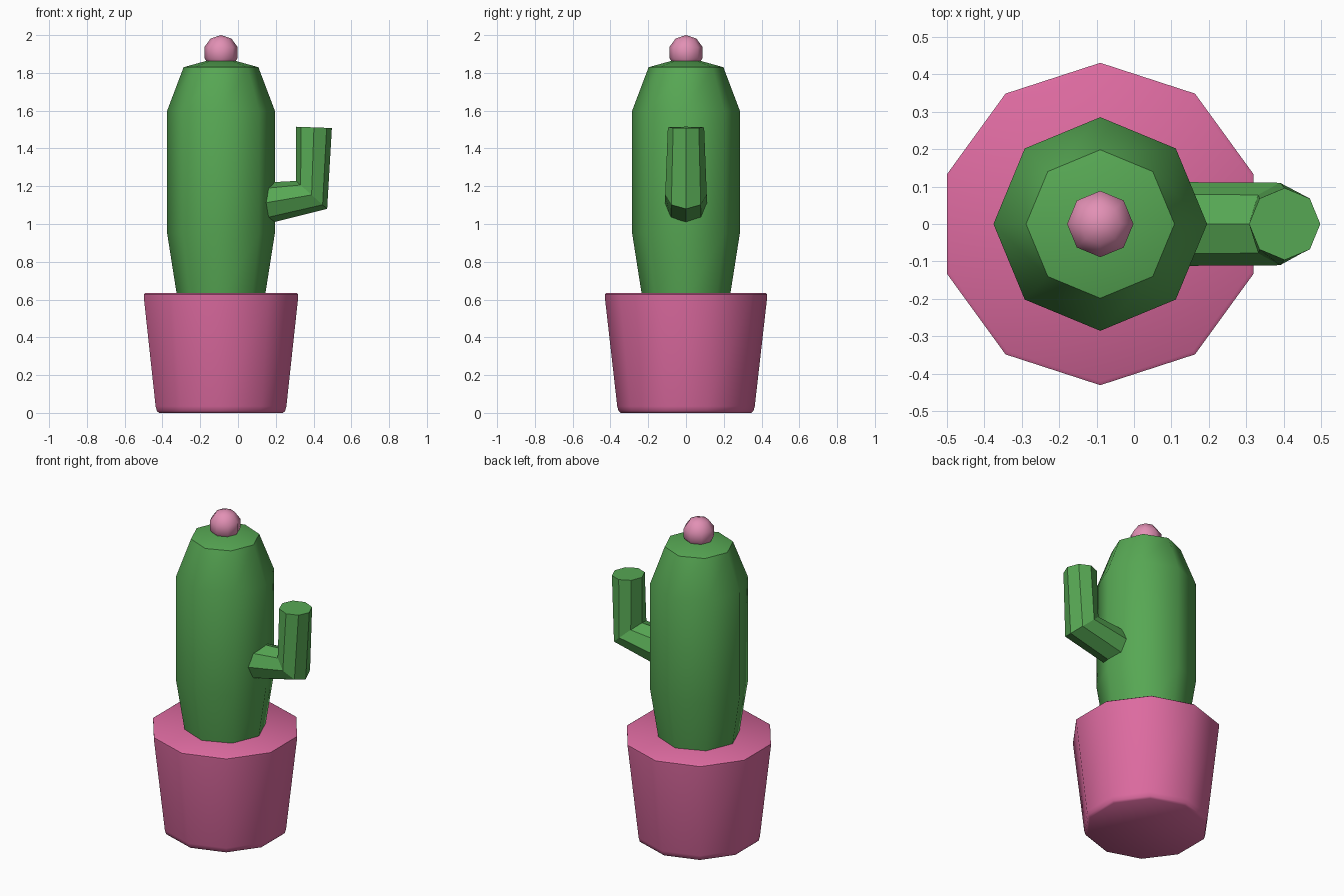
import bpy, bmesh
from math import cos, sin, tau, radians

cube = bpy.data.objects.get("Cube")
if cube:
    bpy.data.objects.remove(cube)

AXIS_X = -0.09  # shared vertical axis of pot, stem and flower


def material(name, rgb):
    m = bpy.data.materials.new(name)
    m.use_nodes = True
    m.diffuse_color = (*rgb, 1)
    m.node_tree.nodes["Principled BSDF"].inputs["Base Color"].default_value = (*rgb, 1)
    return m


green = material("cactus green", (0.095, 0.39, 0.088))
pot_pink = material("pot pink", (0.72, 0.145, 0.35))
petal_pink = material("flower pink", (0.76, 0.28, 0.46))


def finish(bm, name, mat, smooth_angle=None):
    bmesh.ops.recalc_face_normals(bm, faces=bm.faces)
    mesh = bpy.data.meshes.new(name)
    bm.to_mesh(mesh)
    bm.free()
    mesh.materials.append(mat)
    obj = bpy.data.objects.new(name, mesh)
    bpy.context.collection.objects.link(obj)
    if smooth_angle:
        bpy.ops.object.select_all(action="DESELECT")
        obj.select_set(True)
        bpy.context.view_layer.objects.active = obj
        bpy.ops.object.shade_smooth_by_angle(angle=radians(smooth_angle))
    return obj


def loft(rings, apex=None):
    """Skin a list of point rings, closing the end with a cap or a point."""
    bm = bmesh.new()
    loops = [[bm.verts.new(p) for p in ring] for ring in rings]
    n = len(loops[0])
    for a, b in zip(loops, loops[1:]):
        for i in range(n):
            j = (i + 1) % n
            bm.faces.new((a[i], a[j], b[j], b[i]))
    bm.faces.new(loops[0])
    if apex:
        tip = bm.verts.new(apex)
        for i in range(n):
            bm.faces.new((loops[-1][i], loops[-1][(i + 1) % n], tip))
    else:
        bm.faces.new(loops[-1])
    return bm


def level_ring(radius, z, sides, turn=0.0):
    angles = [turn + tau * i / sides for i in range(sides)]
    return [(AXIS_X + radius * cos(a), radius * sin(a), z) for a in angles]


def arm_ring(inner, outer, half_width, sides=8):
    """Elliptic section through two points of the y = 0 plane."""
    cx, cz = (inner[0] + outer[0]) / 2, (inner[1] + outer[1]) / 2
    dx, dz = (inner[0] - outer[0]) / 2, (inner[1] - outer[1]) / 2
    angles = [tau * i / sides for i in range(sides)]
    return [(cx + dx * cos(a), half_width * sin(a), cz + dz * cos(a)) for a in angles]


# Ten-sided tapered pot with softened rims
pot_profile = [(0.345, 0), (0.357, 0.01), (0.364, 0.035),
               (0.43, 0.615), (0.43, 0.628), (0.42, 0.635)]
finish(loft([level_ring(r, z, 10, tau / 4) for r, z in pot_profile]),
       "pot", pot_pink, 50)

# Eight-sided stem with a shallow pointed cap
stem_profile = [(0.23, 0.6), (0.285, 0.95), (0.285, 1.6), (0.198, 1.83)]
finish(loft([level_ring(r, z, 8) for r, z in stem_profile], (AXIS_X, 0, 1.885)),
       "stem", green, 50)

# Bent side arm: root inside the stem, mitred elbow, flat tip
arm_sections = [((0.06, 1.215), (0.09, 0.985), 0.112),
                ((0.307, 1.228), (0.472, 1.08), 0.11),
                ((0.307, 1.515), (0.497, 1.508), 0.096)]
finish(loft([arm_ring(*s) for s in arm_sections]), "arm", green)

# Round flower bud on top
bud = bmesh.new()
bmesh.ops.create_uvsphere(bud, u_segments=8, v_segments=5, radius=0.093)
bmesh.ops.translate(bud, verts=bud.verts, vec=(AXIS_X, 0, 1.907))
finish(bud, "flower_bud", petal_pink, 60)
